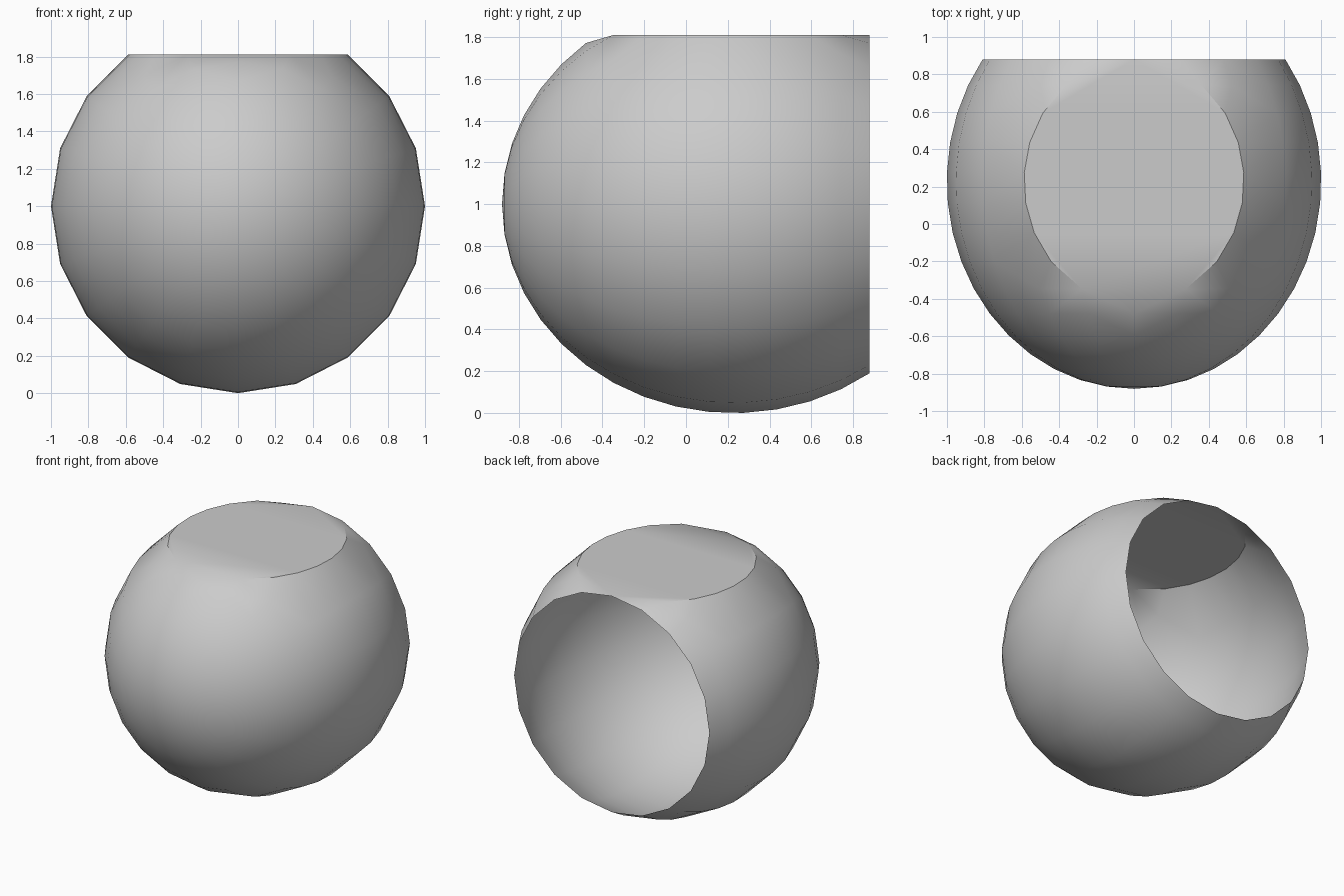
import bpy, bmesh
from math import sin, cos, pi, sqrt, radians

if "Cube" in bpy.data.objects:
    bpy.data.objects.remove(bpy.data.objects["Cube"])

R = 1 / sin(radians(92.4))      # widest ring reaches exactly 1 unit
B, YC = 1.109, 0.228            # half depth along y and its centre
FLAT = R * sin(radians(54))     # height of the flattened top above centre
RINGS, SIDES = 15, 20
SWEEP = 0.7 * pi                # dome runs from the front pole to the open back

# Rings around the y axis; the part above the flat is replaced by its crossing points
bm = bmesh.new()
bm.verts.new((0, YC - B, 1))
for k in range(1, RINGS + 1):
    t = SWEEP * k / RINGS
    r, y = R * sin(t), YC - B * cos(t)
    pts = []
    for j in range(SIDES):
        a = 2 * pi * j / SIDES
        if r * sin(a) < FLAT + 1e-4:
            pts.append((r * cos(a), r * sin(a)))
    if r > FLAT + 1e-3:
        w = sqrt(r * r - FLAT * FLAT)
        # a ring vertex almost on the crossing gives way to it
        pts = [p for p in pts if min(abs(p[0] - w), abs(p[0] + w)) > 0.13 or p[1] < FLAT - 0.09]
        pts += [(-w, FLAT), (w, FLAT)]
    for x, z in pts:
        bm.verts.new((x, y, 1 + z))

# Convex skin, then open the back
bmesh.ops.convex_hull(bm, input=bm.verts[:])
bm.normal_update()
back = [f for f in bm.faces if f.normal.y > 0.99]
bmesh.ops.delete(bm, geom=back, context='FACES')
bmesh.ops.delete(bm, geom=[v for v in bm.verts if not v.link_faces], context='VERTS')
bmesh.ops.dissolve_limit(bm, angle_limit=radians(0.5), verts=bm.verts[:], edges=bm.edges[:])
bmesh.ops.recalc_face_normals(bm, faces=bm.faces[:])
top = max(bm.faces, key=lambda f: f.calc_center_median().z)
if top.normal.z < 0:
    bmesh.ops.reverse_faces(bm, faces=bm.faces[:])

mesh = bpy.data.meshes.new("open_dome")
bm.to_mesh(mesh)
bm.free()
dome = bpy.data.objects.new("open_dome", mesh)
bpy.context.collection.objects.link(dome)
bpy.context.view_layer.objects.active = dome
dome.select_set(True)
bpy.ops.object.shade_smooth_by_angle(angle=radians(30))
